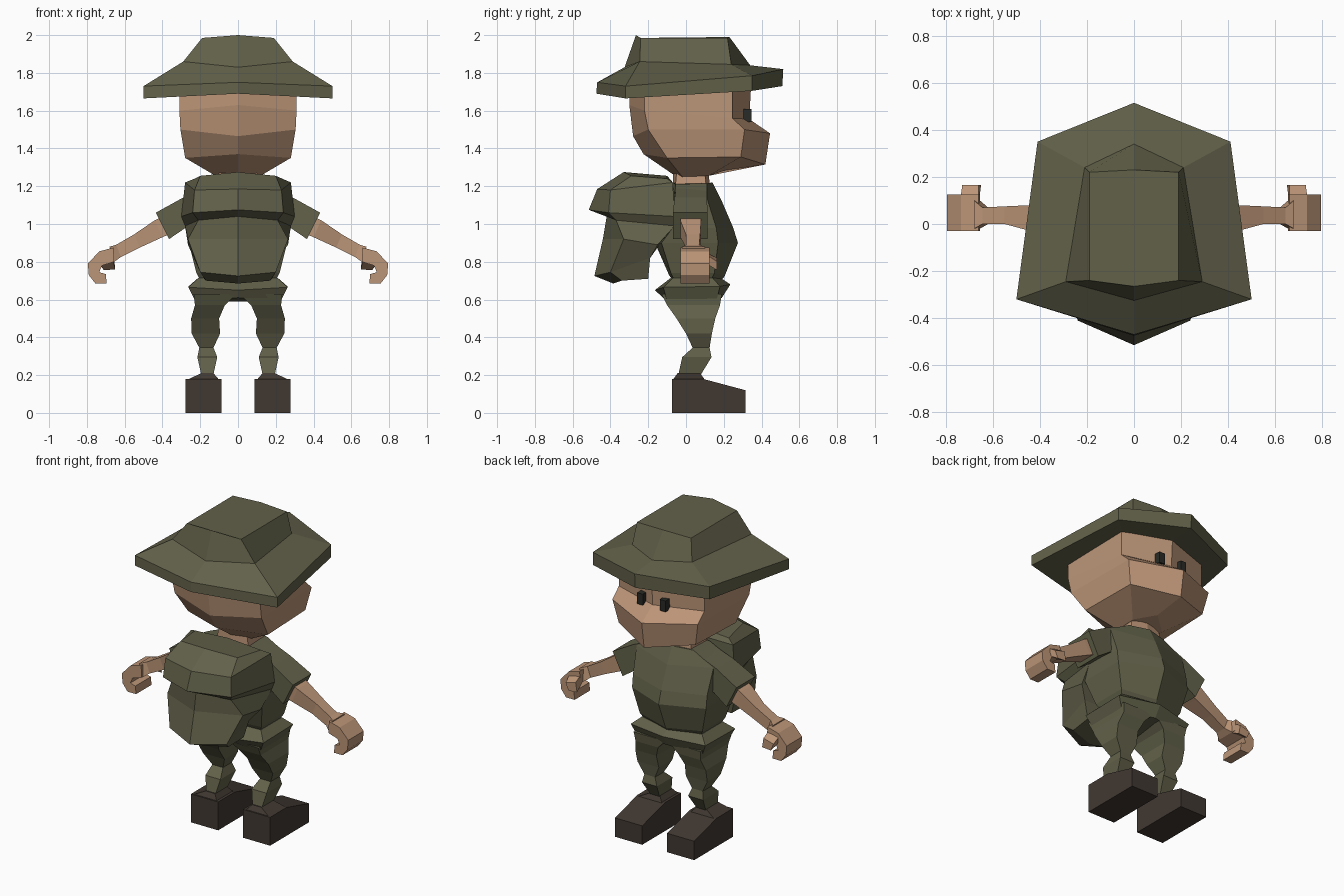
import bpy, bmesh

cube = bpy.data.objects.get("Cube")
if cube:
    bpy.data.objects.remove(cube, do_unlink=True)


def material(name, rgb):
    m = bpy.data.materials.new(name)
    m.use_nodes = True
    m.diffuse_color = (*rgb, 1)
    m.node_tree.nodes["Principled BSDF"].inputs["Base Color"].default_value = (*rgb, 1)
    return m


OLIVE = material("olive cloth", (0.122, 0.119, 0.068))
SKIN = material("skin", (0.50, 0.30, 0.185))
SHOE = material("dark brown leather", (0.053, 0.040, 0.031))
BLACK = material("eye black", (0.022, 0.024, 0.020))


def loft(name, rings, mat):
    """Skin a closed, capped surface over rings of equal point count."""
    bm = bmesh.new()
    vr = [[bm.verts.new(p) for p in ring] for ring in rings]
    n = len(vr[0])
    for a, b in zip(vr, vr[1:]):
        for i in range(n):
            j = (i + 1) % n
            bm.faces.new((a[i], a[j], b[j], b[i]))
    bm.faces.new(vr[0][::-1])
    bm.faces.new(vr[-1])
    bmesh.ops.recalc_face_normals(bm, faces=bm.faces)
    me = bpy.data.meshes.new(name)
    bm.to_mesh(me)
    bm.free()
    me.materials.append(mat)
    ob = bpy.data.objects.new(name, me)
    bpy.context.collection.objects.link(ob)
    return ob


def sym(half):
    """Mirror a half ring (back centre, corners, front centre) across x = 0."""
    return [*half, *[(-x, y, z) for x, y, z in half[-2:0:-1]]]


def sym_loft(name, halves, mat):
    return loft(name, [sym(h) for h in halves], mat)


def pair(name, rings, mat):
    """Build a part on both sides of the body."""
    for side, s in (("left", 1), ("right", -1)):
        loft(f"{side}_{name}", [[(s * x, y, z) for x, y, z in r] for r in rings], mat)


def box_ring(x0, x1, y0, y1, z):
    return [(x0, y0, z), (x1, y0, z), (x1, y1, z), (x0, y1, z)]


def limb_ring(xt, zt, xb, zb, y0, y1):
    return [(xb, y0, zb), (xt, y0, zt), (xt, y1, zt), (xb, y1, zb)]


# Hat: underside, brim edge, crown base, crown top
sym_loft("hat", [
    [(0, -.28, 1.70), (.27, -.20, 1.70), (.27, .23, 1.715), (0, .32, 1.72)],
    [(0, -.475, 1.69), (.50, -.32, 1.665), (.41, .35, 1.705), (0, .51, 1.73)],
    [(0, -.47, 1.75), (.50, -.32, 1.73), (.41, .35, 1.785), (0, .515, 1.82)],
    [(0, -.325, 1.83), (.29, -.245, 1.86), (.21, .24, 1.845), (0, .34, 1.84)],
    [(0, -.265, 2.0), (.19, -.24, 1.985), (.19, .22, 1.985), (0, .23, 1.99)],
], OLIVE)

# Head with protruding muzzle
sym_loft("head", [
    [(0, -.30, 1.74), (.31, -.22, 1.74), (.30, .245, 1.74), (0, .345, 1.74)],
    [(0, -.30, 1.63), (.31, -.22, 1.60), (.30, .245, 1.56), (0, .335, 1.555)],
    [(0, -.28, 1.465), (.305, -.20, 1.50), (.30, .31, 1.50), (0, .445, 1.48)],
    [(0, -.225, 1.37), (.28, -.10, 1.35), (.27, .29, 1.355), (0, .42, 1.315)],
    [(0, -.05, 1.25), (.11, -.02, 1.25), (.11, .12, 1.255), (0, .21, 1.285)],
], SKIN)

# Eyes
pair("eye", [box_ring(.06, .10, .30, .348, z) for z in (1.54, 1.61)], BLACK)

# Neck
sym_loft("neck", [
    [(0, -.07, 1.16), (.12, -.06, 1.16), (.12, .11, 1.16), (0, .13, 1.16)],
    [(0, -.07, 1.27), (.10, -.05, 1.27), (.10, .10, 1.27), (0, .12, 1.27)],
], SKIN)

# Shirt body
sym_loft("shirt", [
    [(0, -.07, 1.22), (.13, -.055, 1.21), (.13, .11, 1.215), (0, .14, 1.22)],
    [(0, -.08, 1.12), (.27, -.06, 1.14), (.27, .11, 1.14), (0, .19, 1.12)],
    [(0, -.10, .98), (.28, -.07, .98), (.26, .16, .98), (0, .25, .98)],
    [(0, -.16, .89), (.26, -.13, .90), (.26, .17, .90), (0, .275, .90)],
    [(0, -.09, .73), (.22, -.08, .74), (.22, .15, .74), (0, .205, .725)],
    [(0, -.07, .70), (.20, -.06, .70), (.20, .13, .70), (0, .18, .69)],
], OLIVE)

# Sleeves
pair("sleeve", [
    limb_ring(.12, 1.21, .16, 1.00, -.05, .11),
    limb_ring(.29, 1.14, .27, .985, -.06, .11),
    limb_ring(.435, 1.06, .365, .92, -.07, .115),
], OLIVE)

# Arms from sleeve to wrist
pair("arm", [
    limb_ring(.38, 1.05, .33, .96, -.03, .08),
    limb_ring(.44, 1.02, .40, .93, -.03, .08),
    limb_ring(.55, .945, .52, .875, 0, .075),
    limb_ring(.645, .89, .62, .825, 0, .07),
    limb_ring(.68, .88, .655, .80, -.02, .10),
], SKIN)

# Curled hands: hook outline extruded front to back
hook = [(.66, .875), (.735, .855), (.795, .79), (.79, .73), (.755, .685),
        (.695, .685), (.70, .735), (.735, .745), (.72, .78), (.655, .80)]
pair("hand", [[(x, y, z) for x, z in hook] for y in (-.03, .125)], SKIN)
pair("thumb", [
    [(.66, .09, .80), (.74, .09, .80), (.74, .09, .85), (.66, .09, .86)],
    [(.65, .165, .76), (.71, .165, .755), (.73, .165, .80), (.66, .165, .82)],
], SKIN)

# Hips of the trousers
sym_loft("trouser_hips", [
    [(0, -.08, .715), (.21, -.07, .715), (.21, .14, .715), (0, .19, .71)],
    [(0, -.165, .65), (.262, -.12, .665), (.262, .18, .67), (0, .235, .68)],
    [(0, -.12, .61), (.225, -.10, .59), (.225, .16, .59), (0, .19, .61)],
], OLIVE)

# Trouser legs, hip to ankle
pair("trouser_leg", [box_ring(*r) for r in (
    (.01, .235, -.13, .19, .63), (.07, .228, -.10, .18, .57), (.10, .248, -.05, .155, .50),
    (.095, .245, 0, .137, .42), (.13, .205, .035, .125, .345),
    (.11, .215, -.02, .135, .295), (.13, .195, -.04, .08, .205))], OLIVE)
pair("ankle_cuff", [box_ring(.13, .195, -.045, .075, .21),
                    box_ring(.10, .27, -.07, .10, .175)], SHOE)

# Shoes: side profile extruded across the width
shoe = [(-.075, 0), (.315, 0), (.315, .12), (.09, .18), (-.075, .18)]
pair("shoe", [[(x, y, z) for y, z in shoe] for x in (.087, .278)], SHOE)

# Backpack with overhanging flap
sym_loft("backpack", [
    [(0, -.33, 1.275), (.20, -.29, 1.255), (.23, -.10, 1.24), (0, -.10, 1.255)],
    [(0, -.47, 1.185), (.23, -.40, 1.18), (.28, -.07, 1.22), (0, -.07, 1.22)],
    [(0, -.515, 1.075), (.24, -.41, 1.06), (.30, -.06, 1.04), (0, -.06, 1.04)],
    [(0, -.42, 1.04), (.21, -.37, 1.02), (.28, -.06, .99), (0, -.06, .99)],
    [(0, -.44, .92), (.265, -.33, .92), (.265, -.15, .89), (0, -.14, .89)],
    [(0, -.485, .725), (.20, -.40, .745), (.21, -.19, .82), (0, -.19, .82)],
    [(0, -.385, .685), (.17, -.34, .70), (.18, -.20, .71), (0, -.20, .71)],
], OLIVE)
